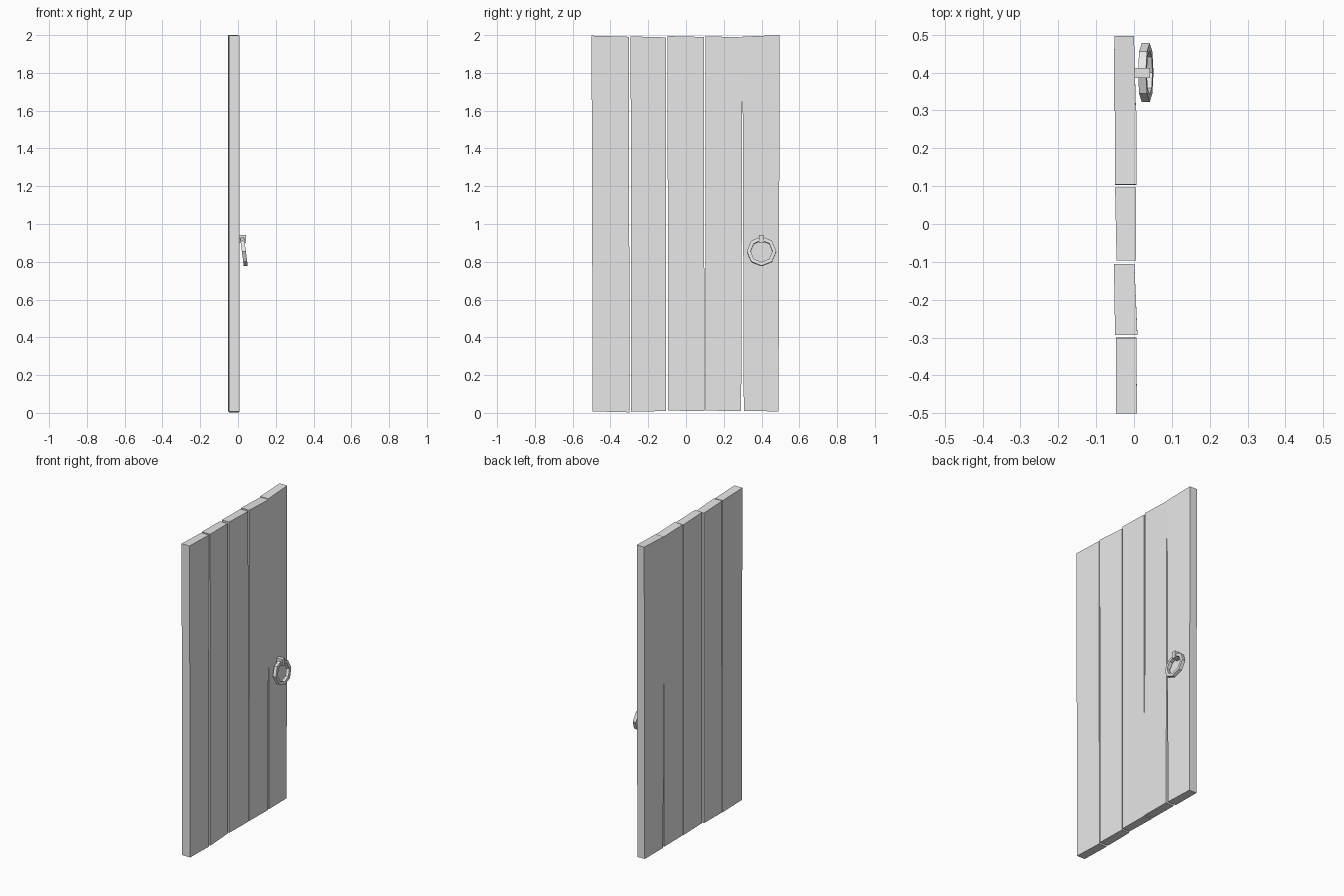
import bpy, bmesh, math
from mathutils import Matrix, Vector

if "Cube" in bpy.data.objects:
    bpy.data.objects.remove(bpy.data.objects["Cube"], do_unlink=True)

grey = bpy.data.materials.new("plain_grey")
grey.use_nodes = True
grey.diffuse_color = (0.8, 0.8, 0.8, 1)
grey.node_tree.nodes["Principled BSDF"].inputs["Base Color"].default_value = (0.8, 0.8, 0.8, 1)


def finish(name, bm):
    bmesh.ops.recalc_face_normals(bm, faces=bm.faces)
    mesh = bpy.data.meshes.new(name)
    bm.to_mesh(mesh)
    bm.free()
    mesh.materials.append(grey)
    obj = bpy.data.objects.new(name, mesh)
    bpy.context.collection.objects.link(obj)
    return obj


def box(name, x, y, z, warp=None):
    """Box between (low, high) limits; warp may move each corner."""
    bm = bmesh.new()
    bmesh.ops.create_cube(bm, size=1)
    for v in bm.verts:
        i, j, k = (int(c > 0) for c in v.co)
        v.co = warp(i, j, k) if warp else Vector((x[i], y[j], z[k]))
    return finish(name, bm)


# Planks: y edges at bottom and top, back x and front x at each edge, bottom z, top z
planks = [
    ((-0.494, -0.30), (-0.50, -0.301), (-0.048, -0.048), (0.008, 0.006), (0.008, 0.003), (1.997, 1.991)),
    ((-0.290, -0.106), (-0.293, -0.106), (-0.050, -0.053), (0.009, 0.001), (0.006, 0.010), (1.993, 1.988)),
    ((-0.096, 0.097), (-0.097, 0.096), (-0.046, -0.050), (0.005, 0.005), (0.012, 0.010), (1.995, 1.990)),
    ((0.103, 0.292), (0.104, 0.299), (-0.050, -0.050), (0.007, 0.007), (0.012, 0.010), (1.994, 1.988)),
    ((0.306, 0.490), (0.299, 0.496), (-0.053, -0.052), (0.005, 0.000), (0.010, 0.008), (1.992, 2.000)),
]
for n, (low, high, back, front, foot, head) in enumerate(planks, 1):
    def corner(i, j, k):
        return Vector(((back, front)[i][j], (low, high)[k][j], (foot, head)[k][j]))
    box(f"plank_{n}", None, None, None, corner)

# Bracket that holds the ring
box("handle_bracket", (0.0, 0.042), (0.386, 0.412), (0.90, 0.943))

# Eight-sided pull ring with a rectangular section, hanging slightly outwards
SIDES, OUTER, INNER, HALF = 8, 0.078, 0.058, 0.0105
bm = bmesh.new()
rings = []
for s in range(SIDES):
    a = math.tau * s / SIDES
    rings.append([bm.verts.new((x, r * math.cos(a), r * math.sin(a)))
                  for x, r in ((-HALF, INNER), (HALF, INNER), (HALF, OUTER), (-HALF, OUTER))])
for s in range(SIDES):
    a, b = rings[s], rings[(s + 1) % SIDES]
    for k in range(4):
        m = (k + 1) % 4
        bm.faces.new((a[k], a[m], b[m], b[k]))
bm.transform(Matrix.Translation((0.031, 0.40, 0.855)) @ Matrix.Rotation(-0.13, 4, 'Y'))
finish("handle_ring", bm)
